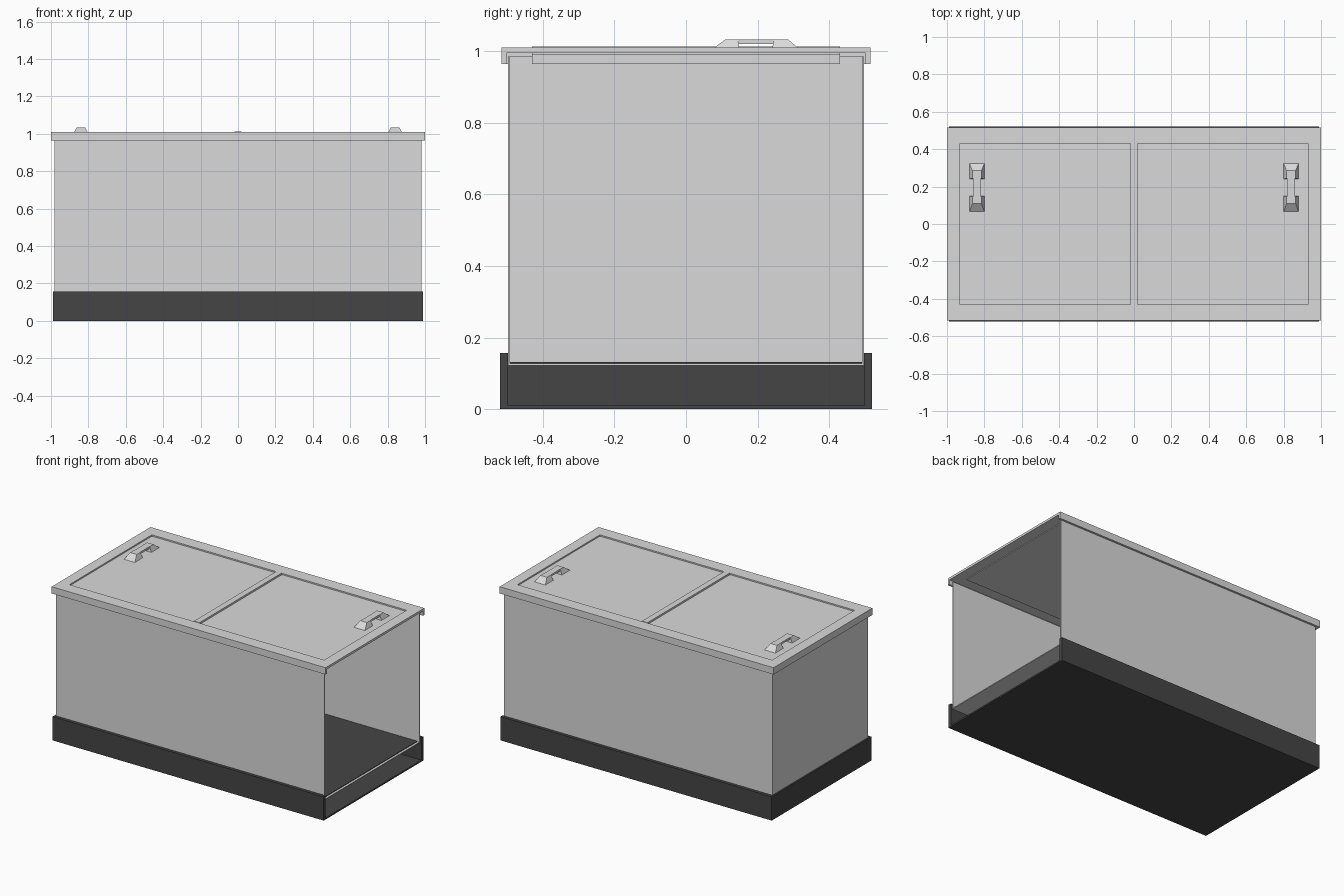
import bpy, bmesh

cube = bpy.data.objects.get("Cube")
if cube:
    bpy.data.objects.remove(cube, do_unlink=True)


def make_material(name, value):
    mat = bpy.data.materials.new(name)
    mat.use_nodes = True
    colour = (value, value, value, 1)
    mat.diffuse_color = colour
    mat.node_tree.nodes["Principled BSDF"].inputs["Base Color"].default_value = colour
    return mat


LIGHT = make_material("light_grey", 0.7)
DARK = make_material("dark_grey", 0.06)


def finish(bm, name, mat):
    bmesh.ops.recalc_face_normals(bm, faces=bm.faces)
    mesh = bpy.data.meshes.new(name)
    bm.to_mesh(mesh)
    bm.free()
    mesh.materials.append(mat)
    obj = bpy.data.objects.new(name, mesh)
    bpy.context.collection.objects.link(obj)
    return obj


def add_block(bm, x, y, z, top_x=None, top_y=None):
    """Box from (min, max) ranges; its top may have a different outline."""
    layers = []
    for (xs, ys, h) in ((x, y, z[0]), (top_x or x, top_y or y, z[1])):
        layers.append([bm.verts.new((xs[i], ys[j], h))
                       for i, j in ((0, 0), (1, 0), (1, 1), (0, 1))])
    low, high = layers
    bm.faces.new(low[::-1])
    bm.faces.new(high)
    for i in range(4):
        k = (i + 1) % 4
        bm.faces.new((low[i], low[k], high[k], high[i]))


def box(name, mat, x, y, z):
    bm = bmesh.new()
    add_block(bm, x, y, z)
    return finish(bm, name, mat)


# Base tray, open at the +x end
BX, BY, BT, BZ = 0.99, 0.52, 0.021, 0.157
box("base_bottom", DARK, (-BX, BX), (-BY, BY), (0, 0.01))
box("base_end_wall", DARK, (-BX, -BX + 0.01), (-BY + BT, BY - BT), (0.01, BZ))

# Tank floor with a dark sheet on top
GX, GY, GT = 0.98, 0.497, 0.006
box("tank_floor", LIGHT, (-GX, GX), (-GY, GY), (0.122, 0.128))
box("floor_sheet", DARK, (-GX + GT, GX - 0.015), (-GY + GT, GY - GT), (0.128, 0.132))
box("end_panel", LIGHT, (-GX, -GX + GT), (-GY, GY), (0.128, 0.985))

# Lid dimensions
LX, LY, TOP, UNDER, LIP = 1.0, 0.515, 1.01, 0.995, 0.965
OX, OY = 0.93, 0.43

# Long sides: base walls, tank panels, lid rails and lips
for side, s in (("front", -1), ("back", 1)):
    def span(a, b):
        return tuple(sorted((s * a, s * b)))
    box(side + "_base_wall", DARK, (-BX, BX), span(BY - BT, BY), (0.01, BZ))
    box(side + "_panel", LIGHT, (-GX, GX), span(GY - GT, GY), (0.128, 0.985))
    box(side + "_lid_rail", LIGHT, (-LX, LX), span(OY, LY), (UNDER, TOP))
    box(side + "_lid_lip", LIGHT, (-LX, LX), span(LY - 0.014, LY), (LIP, UNDER))

# Lid ends and the lip on the closed end
box("left_lid_rail", LIGHT, (OX, LX), (-OY, OY), (UNDER, TOP))
box("right_lid_rail", LIGHT, (-LX, -OX), (-OY, OY), (UNDER, TOP))
box("right_lid_lip", LIGHT, (-LX, -LX + 0.014), (-LY + 0.014, LY - 0.014), (LIP, UNDER))

# Centre beam between the two recessed lid panels
box("centre_beam", LIGHT, (-0.02, 0.02), (-OY, OY), (LIP, 1.013))
box("left_lid_panel", LIGHT, (0.02, OX), (-OY, OY), (0.99, 1.001))
box("right_lid_panel", LIGHT, (-OX, -0.02), (-OY, OY), (0.99, 1.001))


# Handles: two tapered feet joined by a narrow grip
def handle(name, cx):
    bm = bmesh.new()
    wide = (cx - 0.04, cx + 0.04)
    slim = (cx - 0.024, cx + 0.024)
    grip = (cx - 0.022, cx + 0.022)
    add_block(bm, wide, (0.065, 0.15), (1.0, 1.033), slim, (0.11, 0.145))
    add_block(bm, wide, (0.24, 0.325), (1.0, 1.033), slim, (0.245, 0.285))
    add_block(bm, grip, (0.14, 0.25), (1.02, 1.033))
    return finish(bm, name, LIGHT)


handle("left_handle", 0.84)
handle("right_handle", -0.84)
